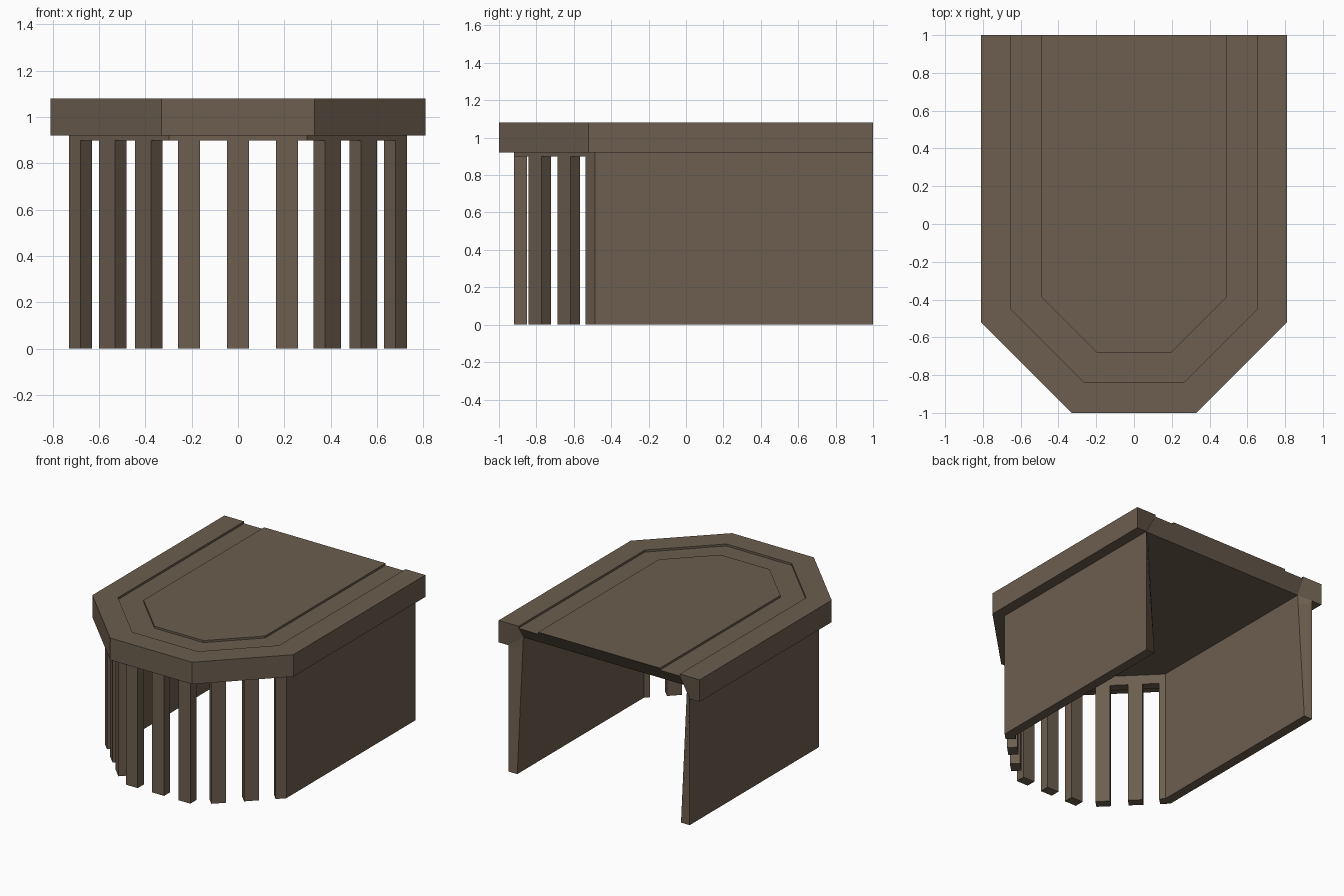
import bpy, bmesh, math

if "Cube" in bpy.data.objects:
    bpy.data.objects.remove(bpy.data.objects["Cube"])

T = math.tan(math.radians(22.5))
WALL, INNER = 0.08, 0.15      # wall faces, measured inward from the roof edge
SLOT_TOP, BACK_LEAN = 0.90, 0.07

stone = bpy.data.materials.new("brown stone")
stone.diffuse_color = (0.15, 0.112, 0.077, 1)
stone.use_nodes = True
stone.node_tree.nodes["Principled BSDF"].inputs["Base Color"].default_value = stone.diffuse_color


def plan(d):
    """Half-octagon plan, open at the back, offset inward by d."""
    half = [(0.81 - d, 1.0), (0.81 - d, -0.52 + d * T), (0.33 - d * T, -1.0 + d)]
    return half + [(-x, y) for x, y in reversed(half)]


def finish(name, bm):
    bmesh.ops.recalc_face_normals(bm, faces=bm.faces)
    me = bpy.data.meshes.new(name)
    bm.to_mesh(me)
    bm.free()
    me.materials.append(stone)
    ob = bpy.data.objects.new(name, me)
    bpy.context.collection.objects.link(ob)
    return ob


def prism(name, pts, z0, z1, lean_index=None):
    """Upright prism; one top corner may lean forward in y."""
    bm = bmesh.new()
    low = [bm.verts.new((x, y, z0)) for x, y in pts]
    top = [bm.verts.new((x, y, z1)) for x, y in pts]
    if lean_index is not None:
        top[lean_index].co.y -= BACK_LEAN * z1 / 0.97
    n = len(pts)
    bm.faces.new(low)
    bm.faces.new(top)
    for i in range(n):
        j = (i + 1) % n
        bm.faces.new((low[i], low[j], top[j], top[i]))
    return finish(name, bm)


# Roof: ceiling, wall head, overhanging rim, shallow groove and raised panel
profile = [(INNER, 0.97), (INNER, SLOT_TOP), (WALL, SLOT_TOP), (WALL, 0.92),
           (0, 0.92), (0, 1.08), (0.16, 1.08), (0.16, 1.065),
           (0.32, 1.065), (0.32, 1.08)]
bm = bmesh.new()
rings = [[bm.verts.new((x, y, z)) for x, y in plan(d)] for d, z in profile]
for k in (0, -1):
    rings[0][k].co.y -= BACK_LEAN
    rings[1][k].co.y -= BACK_LEAN * SLOT_TOP / 0.97
for a, b in zip(rings, rings[1:]):
    for i in range(5):
        bm.faces.new((a[i], a[i + 1], b[i + 1], b[i]))
bm.faces.new(rings[0])
bm.faces.new(rings[-1])
# back end of the roof
for k in (0, -1):
    bm.faces.new([rings[i][k] for i in (0, 1, 2, 3)])
    bm.faces.new([rings[i][k] for i in (0, 3, 4, 5, 6, 7)])
bm.faces.new([rings[i][0] for i in (0, 7, 8, 9)] + [rings[i][-1] for i in (9, 8, 7, 0)])
finish("roof", bm)

# Side walls and diagonal columns, mirrored left and right
outer, inner = plan(WALL), plan(INNER)
diag = outer[1][1] - outer[1][0]          # diagonal face: y = x + diag
step = (INNER - WALL) * math.sqrt(0.5)    # wall depth along x and y
for s, side in ((1, "right"), (-1, "left")):
    def flip(pts):
        return [(s * x, y) for x, y in pts]

    end = (0.68, 0.68 + diag)
    prism(side + "_wall", flip([outer[0], outer[1], end,
          (end[0] - step, end[1] + step), inner[1], inner[0]]), 0, SLOT_TOP, 5)
    for n, (x0, x1) in enumerate(((0.375, 0.445), (0.53, 0.60)), 1):
        prism(f"{side}_diagonal_column_{n}", flip([
            (x0, x0 + diag), (x1, x1 + diag),
            (x1 - step, x1 + diag + step), (x0 - step, x0 + diag + step)]),
            0, SLOT_TOP)

# Front columns
for n, x in enumerate((-0.212, 0, 0.212), 1):
    w = 0.048
    prism(f"front_column_{n}", [(x - w, -1 + WALL), (x + w, -1 + WALL),
          (x + w, -1 + INNER), (x - w, -1 + INNER)], 0, SLOT_TOP)
